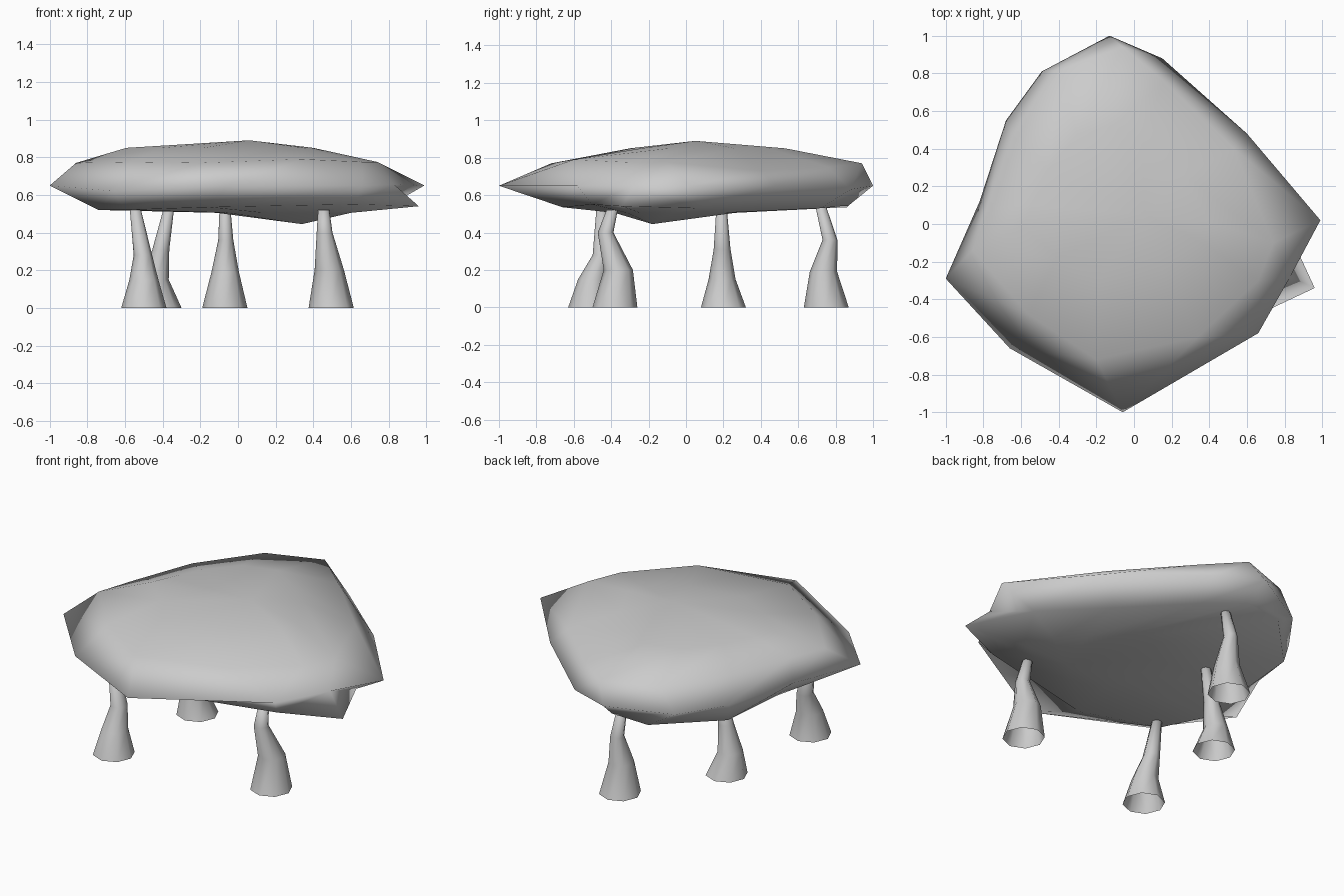
import bpy
import bmesh
from math import cos, sin, tau
from mathutils import Vector

default_cube = bpy.data.objects.get("Cube")
if default_cube:
    bpy.data.objects.remove(default_cube, do_unlink=True)

stone = bpy.data.materials.new("stone_grey")
stone.use_nodes = True
stone.diffuse_color = (0.6, 0.6, 0.6, 1)
stone.node_tree.nodes["Principled BSDF"].inputs["Base Color"].default_value = (0.6, 0.6, 0.6, 1)


def loft(name, rings, start=None, end=None):
    """Skin equal-sized rings; optional points close the two ends."""
    bm = bmesh.new()
    loops = [[bm.verts.new(p) for p in ring] for ring in rings]
    count = len(loops[0])
    for low, high in zip(loops, loops[1:]):
        for i in range(count):
            j = (i + 1) % count
            bm.faces.new((low[i], low[j], high[j], high[i]))
    for tip, loop in ((start, loops[0]), (end, loops[-1])):
        if tip is not None:
            centre = bm.verts.new(tip)
            for i in range(count):
                j = (i + 1) % count
                corners = (loop[i], loop[j], centre)
                bm.faces.new(corners if loop is loops[-1] else corners[::-1])
    for face in bm.faces:
        face.smooth = True
    mesh = bpy.data.meshes.new(name)
    bm.to_mesh(mesh)
    bm.free()
    mesh.materials.append(stone)
    obj = bpy.data.objects.new(name, mesh)
    bpy.context.collection.objects.link(obj)
    return obj


# Capstone: irregular underside, rim and shoulder outlines, counter-clockwise
under = [Vector(p) for p in (
    (-.1, .87, .545), (-.34, .86, .535), (-.66, .53, .525), (-.7, .1, .525),
    (-.74, -.2, .52), (-.6, -.48, .52), (-.15, -.66, .535), (.62, -.5, .55),
    (.96, -.34, .54), (.78, .05, .53), (.46, .37, .53), (.12, .72, .53))]
rim = [Vector(p) for p in (
    (-.13, 1, .65), (-.49, .81, .62), (-.68, .55, .63), (-.82, .12, .64),
    (-1, -.29, .65), (-.66, -.66, .62), (-.06, -1, .65), (.66, -.58, .65),
    (.83, -.28, .655), (.99, .02, .65), (.6, .48, .65), (.15, .88, .63))]
shoulder = [Vector(p) for p in (
    (-.06, .94, .77), (-.39, .82, .77), (-.64, .46, .775), (-.78, .08, .775),
    (-.86, -.14, .77), (-.56, -.48, .775), (-.2, -.72, .77), (.34, -.6, .79),
    (.66, -.3, .775), (.74, -.1, .775), (.53, .4, .73), (.16, .76, .75))]
crown = [Vector((p.x * .62 - .06, p.y * .5 + .06, .85)) for p in shoulder]
keel = Vector((.34, -.18, .445))
belly = []
for p in under:
    q = keel.lerp(p, .42)
    q.z = .505
    belly.append(q)
loft("capstone", [belly, under, rim, shoulder, crown], keel, (.06, .05, .89))

# Supports: open-based, crooked tapering posts; each station is x, y, z, radius
supports = {
    "front_left_support": ((.495, -.38, 0, .12), (.485, -.362, .2, .078),
                           (.46, -.43, .4, .042), (.455, -.395, .52, .03)),
    "front_right_support": ((-.5, -.51, 0, .12), (-.5, -.5, .15, .077),
                            (-.505, -.45, .28, .049), (-.548, -.45, .54, .028)),
    "middle_right_support": ((-.42, .2, 0, .12), (-.44, .193, .15, .072),
                             (-.41, .193, .31, .045), (-.365, .19, .54, .027)),
    "back_support": ((-.07, .75, 0, .12), (-.068, .735, .19, .073),
                     (-.065, .77, .36, .04), (-.07, .715, .56, .027)),
}
SIDES = 8
for name, stations in supports.items():
    rings = [[(x + r * cos(tau * i / SIDES), y + r * sin(tau * i / SIDES), z)
              for i in range(SIDES)] for x, y, z, r in stations]
    top = stations[-1]
    loft(name, rings, end=top[:3])
